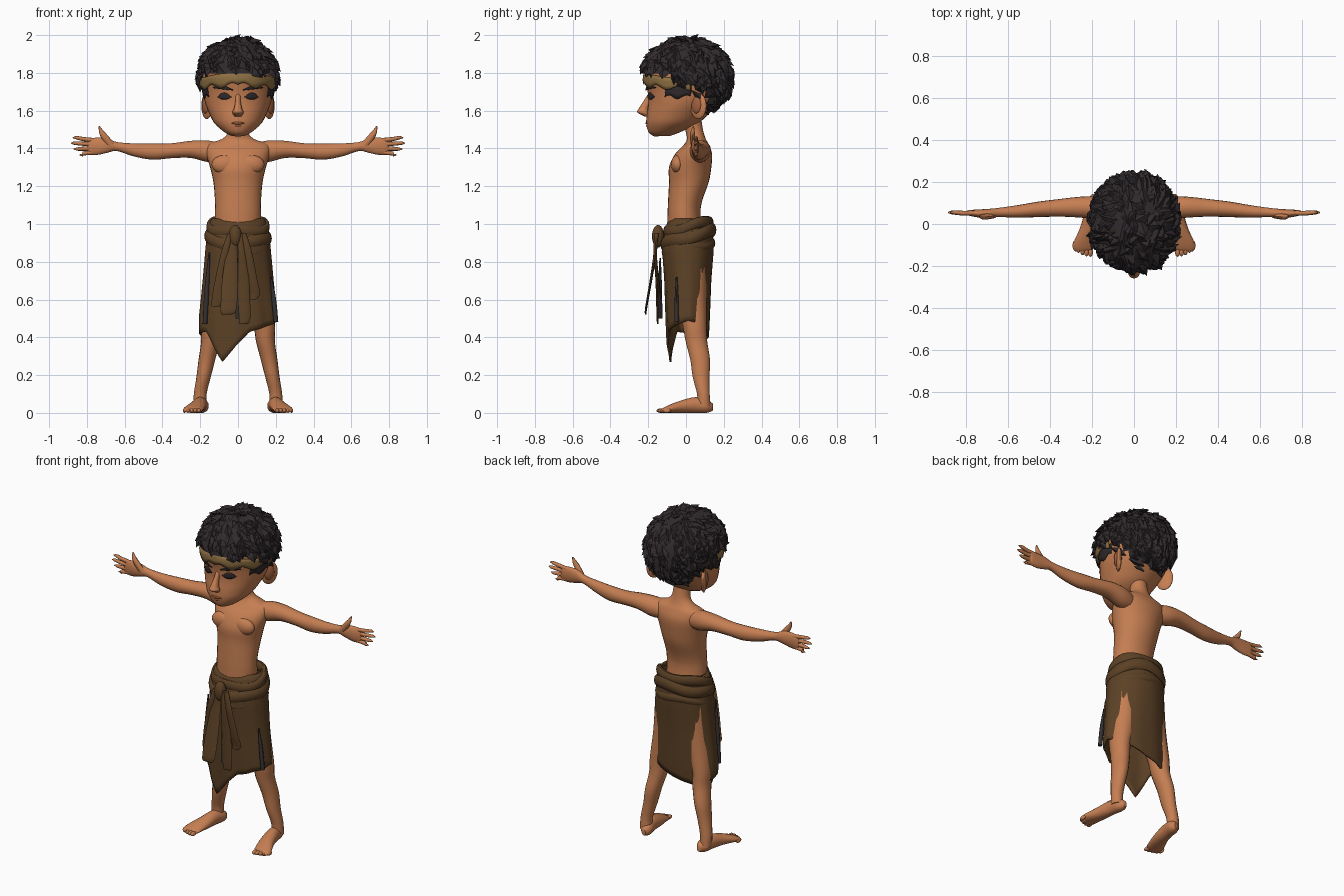
import bpy, bmesh, math, random
from mathutils import Vector, Matrix

random.seed(4)
if "Cube" in bpy.data.objects:
    bpy.data.objects.remove(bpy.data.objects["Cube"])

X, Y, Z = Vector((1, 0, 0)), Vector((0, 1, 0)), Vector((0, 0, 1))


def material(name, rgb):
    m = bpy.data.materials.new(name)
    m.use_nodes = True
    m.diffuse_color = (*rgb, 1)
    m.node_tree.nodes["Principled BSDF"].inputs["Base Color"].default_value = (*rgb, 1)
    return m


skin = material("skin", (0.56, 0.21, 0.085))
lip = material("lip", (0.36, 0.12, 0.05))
hair = material("dark hair", (0.03, 0.023, 0.025))
cloth = material("brown cloth", (0.107, 0.053, 0.019))
inner = material("charcoal cloth", (0.035, 0.03, 0.032))
gold = material("headband tan", (0.27, 0.16, 0.055))


def finish(bm, name, mat, mirror=False, angle=50, thick=0):
    bmesh.ops.recalc_face_normals(bm, faces=bm.faces)
    me = bpy.data.meshes.new(name)
    bm.to_mesh(me)
    bm.free()
    me.materials.append(mat)
    ob = bpy.data.objects.new(name, me)
    bpy.context.collection.objects.link(ob)
    bpy.ops.object.select_all(action="DESELECT")
    ob.select_set(True)
    bpy.context.view_layer.objects.active = ob
    bpy.ops.object.shade_smooth_by_angle(angle=math.radians(angle))
    if thick:
        ob.modifiers.new("thickness", "SOLIDIFY").thickness = thick
    if mirror:
        ob.modifiers.new("mirror", "MIRROR")
    return ob


def smooth_path(st, n=4):
    """Pass a smooth curve through stations of any length."""
    out = []
    for i in range(len(st) - 1):
        a, b, c, d = st[max(i - 1, 0)], st[i], st[i + 1], st[min(i + 2, len(st) - 1)]
        for k in range(n):
            t = k / n
            out.append([q + t / 2 * (r - p + t * (2 * p - 5 * q + 4 * r - s + t * (3 * (q - r) + s - p)))
                        for p, q, r, s in zip(a, b, c, d)])
    return out + [list(st[-1])]


def loft(name, stations, u, v, mat, mirror=False, sides=18, bm=None):
    """Tube of ellipses; each station is x, y, z, radius along u, radius along v."""
    own = bm is None
    bm = bm or bmesh.new()
    rings = []
    for x, y, z, ru, rv in smooth_path(stations):
        ring = []
        for k in range(sides):
            a = math.tau * k / sides
            ring.append(bm.verts.new(Vector((x, y, z)) + u * ru * math.cos(a) + v * rv * math.sin(a)))
        rings.append(ring)
    for r, s in zip(rings, rings[1:]):
        for k in range(sides):
            j = (k + 1) % sides
            bm.faces.new((r[k], r[j], s[j], s[k]))
    bm.faces.new(rings[0])
    bm.faces.new(rings[-1])
    if own:
        return finish(bm, name, mat, mirror)


def blob(name, centre, radii, mat, mirror=False, turn=0):
    bm = bmesh.new()
    mtx = Matrix.Translation(centre) @ Matrix.Rotation(turn, 4, "Z") @ Matrix.Diagonal((*radii, 1))
    bmesh.ops.create_uvsphere(bm, u_segments=20, v_segments=12, radius=1, matrix=mtx)
    return finish(bm, name, mat, mirror)


def lookup(table, q):
    """Linear interpolation in rows sorted by their first value."""
    for a, b in zip(table, table[1:]):
        if q <= b[0]:
            t = max(0, (q - a[0]) / (b[0] - a[0]))
            return [m + (n - m) * t for m, n in zip(a[1:], b[1:])]
    return table[-1][1:]


# Torso and neck
loft("torso", [(0, 0, .88, .12, .1), (0, -.01, 1.04, .122, .088), (0, -.005, 1.12, .122, .09),
               (0, .015, 1.22, .13, .105), (0, .022, 1.3, .148, .112), (0, .04, 1.37, .168, .098),
               (0, .055, 1.42, .165, .066), (0, .055, 1.45, .085, .05), (0, .045, 1.49, .052, .047),
               (0, .03, 1.56, .05, .05)], X, Y, skin, sides=28)
blob("chest_muscle", (.07, -.045, 1.315), (.07, .035, .05), skin, True)

# Arms, fingers and thumb
loft("arm", [(.08, .06, 1.375, .05, .05), (.16, .075, 1.385, .055, .058), (.25, .08, 1.395, .05, .046),
             (.35, .077, 1.388, .042, .04), (.45, .07, 1.383, .037, .043), (.55, .06, 1.392, .03, .035),
             (.64, .055, 1.41, .022, .024), (.69, .05, 1.415, .022, .038), (.74, .05, 1.412, .019, .046),
             (.785, .053, 1.41, .013, .044), (.8, .054, 1.41, .006, .036)], Y, Z, skin, True)
bm = bmesh.new()
for z0, z1, tip in ((1.443, 1.457, .875), (1.422, 1.428, .885), (1.4, 1.397, .87), (1.38, 1.366, .84)):
    loft("", [(.76, .052, z0, .011, .012), (.82, .052, (z0 + z1) / 2, .011, .011),
              (tip - .02, .055, z1, .009, .009), (tip, .055, z1, .002, .002)], Y, Z, skin, sides=8, bm=bm)
loft("", [(.67, .04, 1.415, .014, .02), (.705, .035, 1.46, .014, .018), (.725, .035, 1.49, .011, .012),
          (.735, .04, 1.518, .003, .003)], Y, (X - Z * .6).normalized(), skin, sides=8, bm=bm)
finish(bm, "fingers", skin, True)

# Legs, feet and toes
loft("leg", [(.09, .02, .85, .08, .09), (.1, .03, .65, .08, .08), (.138, .045, .47, .058, .064),
             (.145, .055, .38, .05, .058), (.165, .075, .28, .044, .053), (.182, .08, .19, .038, .045),
             (.2, .092, .1, .034, .034), (.2, .095, .035, .034, .036)], X, Y, skin, True)
loft("foot", [(.185, .143, .03, .012, .018), (.19, .11, .036, .035, .036), (.2, .05, .042, .037, .042),
              (.213, -.02, .034, .044, .034), (.232, -.08, .023, .052, .023), (.24, -.115, .015, .05, .015),
              (.245, -.13, .01, .035, .01)], X, Z, skin, True)
for i in range(5):
    blob("toe", (.207 + i * .019, -.134 + i * i * .002, .012), (.012 - i * .0007, .022, .012), skin, True)

# Head: rows of height, centre y, half width, half depth
HEAD = [(1.465, -.13, .03, .04), (1.485, -.115, .07, .082), (1.53, -.075, .122, .135),
        (1.58, -.045, .15, .163), (1.64, -.015, .174, .185), (1.7, 0, .185, .203), (1.77, 0, .19, .215),
        (1.85, 0, .175, .195), (1.92, 0, .12, .13), (1.95, 0, .04, .05)]
loft("head", [(0, cy, z, rx, ry) for z, cy, rx, ry in HEAD], X, Y, skin, sides=32)
loft("nose", [(0, -.185, 1.69, .014, .015), (0, -.205, 1.65, .014, .02), (0, -.225, 1.61, .022, .026),
              (0, -.225, 1.59, .03, .032), (0, -.205, 1.57, .018, .016)], X, Y, skin, sides=12)
blob("upper_lip", (0, -.201, 1.534, ), (.035, .014, .008), lip)
blob("lower_lip", (0, -.197, 1.519), (.027, .014, .009), lip)
blob("chin", (0, -.158, 1.487), (.04, .03, .025), skin)
blob("ear", (.165, .065, 1.625), (.016, .05, .07), skin, True, turn=-.55)
blob("ear_hollow", (.172, .055, 1.63), (.014, .03, .045), lip, True, turn=-.55)


def face_patch(name, a0, a1, low, high, mat, lift, mirror=False, steps=16):
    """Thin plate on the head between two angles; low and high give heights."""
    bm = bmesh.new()
    cols = []
    for i in range(steps + 1):
        t = i / steps
        a = math.radians(a0 + (a1 - a0) * t)
        col = []
        for k in range(4):
            z = low(t) + (high(t) - low(t)) * k / 3
            cy, rx, ry = lookup(HEAD, z)
            col.append(bm.verts.new(((rx + lift) * math.sin(a), cy - (ry + lift) * math.cos(a), z)))
        cols.append(col)
    for c, d in zip(cols, cols[1:]):
        for k in range(3):
            bm.faces.new((c[k], d[k], d[k + 1], c[k + 1]))
    return finish(bm, name, mat, mirror, thick=.004)


def arch(t):
    return math.sin(math.pi * min(max(t, .02), .98))


# Painted face details, temple hair and ragged headband
face_patch("eye", 11, 36, lambda t: 1.672 - .014 * arch(t), lambda t: 1.673 + .022 * arch(t), hair, .006, True)
face_patch("eyebrow", 8, 42, lambda t: 1.708 + .012 * t, lambda t: 1.711 + .012 * t + .016 * arch(t), hair, .008, True)
face_patch("temple_hair", 58, 98, lambda t: 1.672 + .01 * math.sin(9 * t), lambda t: 1.735, hair, .005, True)
face_patch("headband", 0, 96, lambda t: 1.738 - .025 * t + .011 * math.sin(17 * t),
           lambda t: 1.81 - .05 * t, gold, .016, True, 28)

# Hair cap and layered locks
CENTRE, RADII = Vector((0, .005, 1.775)), Vector((.208, .236, .205))


def scalp(d):
    return CENTRE + Vector(a * b for a, b in zip(d.normalized(), RADII))


def hairline(y):
    return 1.795 if y < -.12 else 1.795 - (y + .12) * .45 if y < .07 else max(1.56, 1.71 - (y - .07) * 3)


bm = bmesh.new()
bmesh.ops.create_uvsphere(bm, u_segments=40, v_segments=28, radius=1,
                          matrix=Matrix.Translation(CENTRE) @ Matrix.Diagonal((*RADII, 1)))
bmesh.ops.delete(bm, geom=[v for v in bm.verts if v.co.z < hairline(v.co.y)], context="VERTS")
finish(bm, "hair_cap", hair)
bm = bmesh.new()
made = 0
while made < 330:
    d = Vector(random.gauss(0, 1) for _ in range(3)).normalized()
    wild = Vector(random.uniform(-.6, .6) for _ in range(3))
    t = -Z + wild + Vector((-d.y, d.x, 0)) * .3
    t = (t - d * t.dot(d)).normalized()
    size = random.uniform(.35, .65)
    root, mid, tip = scalp(d), scalp(d + t * size * .5), scalp(d + t * size)
    if root.z < 1.62 or tip.z < hairline(tip.y) - .035:
        continue
    s = d.cross(t) * random.uniform(.018, .034)
    tip += d * random.uniform(0, .035)
    pts = [bm.verts.new(p) for p in (root, mid + s, mid + d * .02, mid - s, mid - d * .012, tip)]
    for k in range(4):
        e, f = pts[1 + k], pts[1 + (k + 1) % 4]
        bm.faces.new((pts[0], e, f))
        bm.faces.new((pts[5], f, e))
    made += 1
finish(bm, "hair_locks", hair, angle=25)

# Wrapped skirt with an uneven hem
SKIRT = [(.25, .01, .2, .105), (.5, .01, .208, .117), (.7, .01, .188, .124), (.88, .01, .172, .138),
         (.98, .015, .16, .125), (1.03, .015, .14, .105)]
HEM = [(-180, .41), (-140, .38), (-95, .42), (-55, .43), (-24, .27), (-2, .36), (18, .43), (50, .46),
       (90, .49), (130, .47), (180, .41)]
bm = bmesh.new()
rings = []
for i in range(19):
    ring = []
    for k in range(90):
        deg = k * 4 - 180
        a = math.radians(deg)
        z = 1.03 + (lookup(HEM, deg)[0] - 1.03) * i / 18
        cy, rx, ry = lookup(SKIRT, z)
        fold = 1 + .022 * i / 18 * math.sin(11 * a + 4 * z) * (.4 + .6 * max(0, math.cos(a)))
        ring.append(bm.verts.new((rx * fold * math.sin(a), cy - ry * fold * math.cos(a), z)))
    rings.append(ring)
for r, s in zip(rings, rings[1:]):
    for k in range(90):
        bm.faces.new((r[k], r[k - 1], s[k - 1], s[k]))
finish(bm, "skirt", cloth, thick=.01)

# Rolled waist folds, dipping toward the knot
for z, rx, ry, dip, rad in ((.985, .15, .115, .03, .026), (.93, .158, .127, .035, .03), (.875, .158, .128, .02, .02)):
    bm = bmesh.new()
    loops = []
    for k in range(48):
        a = math.tau * k / 48
        wave = z - dip * math.cos(a) + .008 * math.sin(3 * a + z * 40)
        loops.append([bm.verts.new(((rx + rad * .7 * math.cos(b)) * math.sin(a),
                                    .013 - (ry + rad * .7 * math.cos(b)) * math.cos(a),
                                    wave + rad * 1.2 * math.sin(b)))
                      for b in (math.tau * j / 10 for j in range(10))])
    for k in range(48):
        for j in range(10):
            bm.faces.new((loops[k - 1][j - 1], loops[k][j - 1], loops[k][j], loops[k - 1][j]))
    finish(bm, "waist_fold", cloth)

# Knot and hanging cloth ends
blob("knot", (-.015, -.148, .935), (.035, .032, .06), cloth)
for x0, x1, y1, z1, w in ((-.02, -.05, -.212, .52, .042), (.01, .035, -.15, .47, .03), (-.04, -.11, -.14, .56, .03),
                          (.03, .085, -.135, .6, .032)):
    loft("hanging_cloth", [(x0, -.155, .95, .015, .012), (x0 * .6 + x1 * .4, -.163, .85, w * .7, .009),
                           ((x0 + 3 * x1) / 4, (y1 - .16) / 2, .7, w, .007),
                           (x1, y1, z1 + .03, w, .006), (x1 - .01, y1, z1, w * .6, .003)], X, Y, cloth, sides=10)

# Dark lining showing between the folds
for x, y, top, low, w in ((0, -.137, .82, .5, .014), (-.165, -.068, .85, .47, .012), (.19, -.05, .72, .48, .012)):
    loft("dark_lining", [(x * .92, y, top, .004, .004), (x, y, (top + low) / 2, w, .01),
                         (x * 1.06, y, low, w, .012)], X, Y, inner, sides=8)
